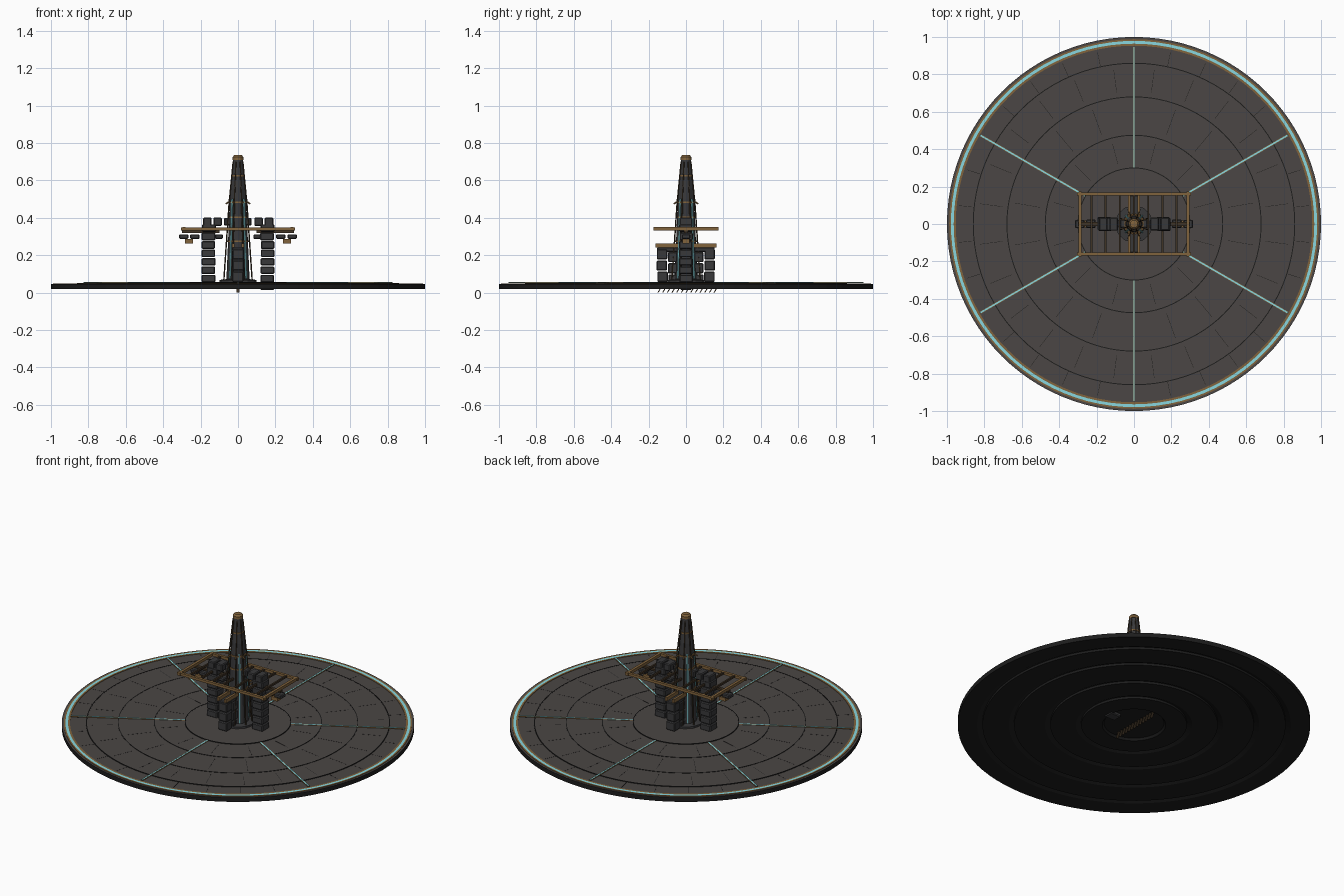
import bpy, bmesh, math, random
from mathutils import Vector, Matrix

random.seed(4)
old = bpy.data.objects.get("Cube")
if old:
    bpy.data.objects.remove(old)


def material(name, colour):
    m = bpy.data.materials.new(name)
    m.use_nodes = True
    m.diffuse_color = (*colour, 1)
    m.node_tree.nodes["Principled BSDF"].inputs["Base Color"].default_value = (*colour, 1)
    return m


DECK = material("deck grey", (0.07, 0.062, 0.058))
EDGE = material("edge black", (0.012, 0.012, 0.012))
STONE = material("stone charcoal", (0.04, 0.04, 0.042))
BRONZE = material("bronze", (0.22, 0.125, 0.045))
TIMBER = material("dark timber", (0.05, 0.033, 0.018))
GLOW = material("pale cyan", (0.25, 0.68, 0.74))


def finish(name, bm, *mats):
    bmesh.ops.recalc_face_normals(bm, faces=bm.faces)
    mesh = bpy.data.meshes.new(name)
    bm.to_mesh(mesh)
    bm.free()
    for m in mats:
        mesh.materials.append(m)
    ob = bpy.data.objects.new(name, mesh)
    bpy.context.collection.objects.link(ob)
    return ob


def add_box(bm, centre, size, turn=0.0):
    mat = (Matrix.Rotation(turn, 4, 'Z') @ Matrix.Translation(centre)
           @ Matrix.Diagonal((*size, 1)))
    return bmesh.ops.create_cube(bm, size=1, matrix=mat)["verts"]


def add_lathe(bm, profile, sides, closed=True):
    """Revolve (radius, height) points around z."""
    rings = [[bm.verts.new((r * math.cos(a), r * math.sin(a), z))
              for a in (2 * math.pi * i / sides for i in range(sides))]
             for r, z in profile]
    pairs = list(zip(rings, rings[1:]))
    if closed:
        pairs.append((rings[-1], rings[0]))
    else:
        bm.faces.new(rings[0])
        bm.faces.new(rings[-1])
    for a, b in pairs:
        for i in range(sides):
            j = (i + 1) % sides
            bm.faces.new((a[i], a[j], b[j], b[i]))


def add_rod(bm, a, b, radius, sides=6):
    a, b = Vector(a), Vector(b)
    d = b - a
    mat = Matrix.Translation((a + b) / 2) @ d.to_track_quat('Z', 'Y').to_matrix().to_4x4()
    bmesh.ops.create_cone(bm, cap_ends=True, segments=sides, radius1=radius,
                          radius2=radius, depth=d.length, matrix=mat)


def polar(r, a, z):
    return (r * math.cos(a), r * math.sin(a), z)


# Disc: stepped concentric rings with bevelled grooves underneath
radii = [0.0, 0.3, 0.475, 0.68, 0.86, 1.0]
tops = [0.057, 0.053, 0.052, 0.051, 0.047]
bm = bmesh.new()
add_lathe(bm, [(0.3, 0.057), (0.3, 0.02), (0.18, 0.02), (0.17, 0.032)], 96, closed=False)
for r0, r1, top in zip(radii[1:], radii[2:], tops[1:]):
    add_lathe(bm, [(r0, top), (r1, top), (r1, 0.02), (r0 + 0.03, 0.02), (r0, 0.034)], 96)
disc = finish("disc", bm, DECK, EDGE)
for f in disc.data.polygons:
    f.material_index = 0 if f.normal.z > 0.5 else 1

# Deck joints: circular and staggered radial seams
bm = bmesh.new()
for r, z in zip(radii[1:5], tops):
    add_lathe(bm, [(r - 0.003, z - 0.003), (r - 0.003, z + 0.001),
                   (r + 0.002, z + 0.001), (r + 0.002, z - 0.003)], 96)
for k in range(1, 5):
    count = 6 * (k + 1)
    for i in range(count):
        mid, span = (radii[k] + radii[k + 1]) / 2, radii[k + 1] - radii[k]
        add_box(bm, (mid - (0.03 if k == 4 else 0), 0, tops[k]), (span - 0.06, 0.002, 0.001),
                2 * math.pi * (i + 0.5) / count)
finish("deck_seams", bm, EDGE)

# Rim bands and spokes: cyan inlay between bronze edges
for name, mat, bands, width, lift in (("trim", BRONZE, [(0.953, 0.964), (0.979, 0.988)], 0.013, 0.001),
                                      ("inlay", GLOW, [(0.964, 0.979)], 0.008, 0.002)):
    bm = bmesh.new()
    for r0, r1 in bands:
        add_lathe(bm, [(r0, 0.045), (r0, 0.05), (r1, 0.05), (r1, 0.045)], 96)
    for i in range(6):
        add_box(bm, (0.625, 0, 0.052 + lift), (0.65, width, 0.004), math.pi / 6 + i * math.pi / 3)
    finish("rim_and_spoke_" + name, bm, mat)

# Tower with plinth, cap, hoops, glowing strips and stays
bm = bmesh.new()
add_lathe(bm, [(0.1, 0.05), (0.1, 0.068), (0.062, 0.072), (0.052, 0.3), (0.044, 0.5),
               (0.041, 0.56), (0.034, 0.61), (0.027, 0.715)], 12, closed=False)
finish("tower", bm, STONE)

bm = bmesh.new()
add_lathe(bm, [(0.029, 0.71), (0.029, 0.725), (0.02, 0.735), (0.008, 0.737)], 12, closed=False)
for z, r in ((0.62, 0.037), (0.48, 0.05), (0.4, 0.053), (0.27, 0.058)):
    add_lathe(bm, [(r - 0.012, z), (r, z), (r, z + 0.008), (r - 0.012, z + 0.008)], 12)
for i in range(8):
    a = math.pi / 8 + i * math.pi / 4
    add_rod(bm, polar(0.05, a, 0.487), polar(0.07, a, 0.475), 0.004)
finish("tower_cap_and_hoops", bm, BRONZE)

bm = bmesh.new()
for i in range(8):
    a = math.pi / 8 + i * math.pi / 4
    add_rod(bm, polar(0.082, a, 0.065), polar(0.05, a, 0.5), 0.004)
    add_rod(bm, polar(0.05, a, 0.5), polar(0.029, a, 0.7), 0.003)
finish("tower_stays", bm, TIMBER)

bm = bmesh.new()
for i in range(4):
    a = math.pi / 4 + i * math.pi / 2
    add_rod(bm, polar(0.061, a, 0.075), polar(0.044, a, 0.5), 0.005)
finish("tower_light_strips", bm, GLOW)

# Stonework: piers, cap row, brackets and cross wall
stones = bmesh.new()


def stone(x, y, z, sx, sy, sz):
    j = random.uniform(-0.002, 0.002)
    add_box(stones, (x + j, y - j, z), (sx, sy, sz))


for s in (-1, 1):
    for i in range(7):
        stone(s * 0.157, 0, 0.075 + i * 0.045, 0.073, 0.072, 0.041)
    for x in (0.165, 0.11):
        stone(s * x, 0, 0.379, 0.046, 0.07, 0.044)
    stone(s * 0.054, 0, 0.379, 0.04, 0.045, 0.042)
    for x in (0.29, 0.23):
        stone(s * x, 0, 0.3, 0.052, 0.045, 0.024)
    stone(s * 0.1, 0, 0.3, 0.04, 0.045, 0.024)
    for i in range(3):
        stone(0, s * 0.127, 0.085 + i * 0.06, 0.06, 0.056, 0.055)
        stone(0, s * 0.07, 0.07 + i * 0.06, 0.06, 0.05, 0.055)
    stone(0, s * 0.1, 0.23, 0.06, 0.11, 0.025)
stone(0.157, 0, 0.035, 0.075, 0.06, 0.04)
ob = finish("stone_blocks", stones, STONE)
bevel = ob.modifiers.new("worn edges", 'BEVEL')
bevel.width = 0.005
bevel.segments = 1

# Platform frame, bracket blocks and cross wall beams
bm = bmesh.new()
for s in (-1, 1):
    add_box(bm, (0, s * 0.16, 0.341), (0.61, 0.016, 0.016))
    add_box(bm, (s * 0.29, 0, 0.341), (0.016, 0.345, 0.018))
    add_box(bm, (s * 0.262, 0, 0.275), (0.045, 0.035, 0.022))
    add_box(bm, (s * 0.025, 0, 0.253), (0.014, 0.325, 0.022))
finish("platform_frame", bm, BRONZE)

# Platform slats
bm = bmesh.new()
for i in range(-3, 4):
    add_box(bm, (i * 0.076, 0, 0.343), (0.01, 0.31, 0.012))
for s in (-1, 1):
    add_box(bm, (s * 0.2, 0, 0.325), (0.2, 0.02, 0.012))
finish("platform_slats", bm, TIMBER)

# Slanted battens below the hub
bm = bmesh.new()
for i in range(13):
    y = -0.15 + i * 0.025
    for v in add_box(bm, (0, y, 0.018), (0.014, 0.006, 0.036)):
        v.co.y += v.co.z * 0.6
finish("hub_battens", bm, TIMBER)
